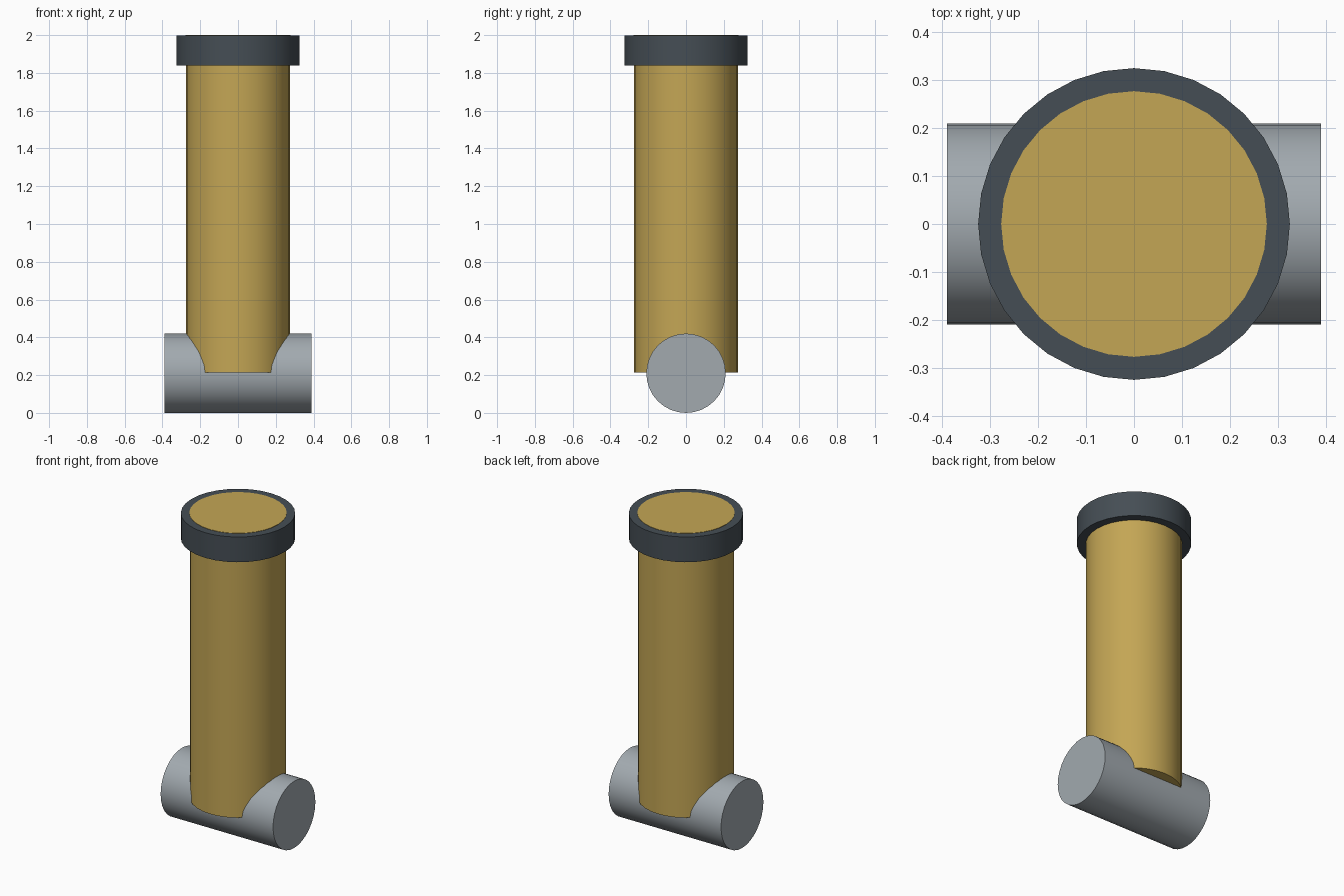
import bpy
from math import pi

if "Cube" in bpy.data.objects:
    bpy.data.objects.remove(bpy.data.objects["Cube"])


def material(name, rgb):
    m = bpy.data.materials.new(name)
    m.diffuse_color = (*rgb, 1)
    m.use_nodes = True
    m.node_tree.nodes["Principled BSDF"].inputs["Base Color"].default_value = m.diffuse_color
    return m


def cylinder(name, radius, low, high, mat, centre_z=None):
    """Upright from z=low to z=high, or along x at height centre_z."""
    along_x = centre_z is not None
    mid = (low + high) / 2
    bpy.ops.mesh.primitive_cylinder_add(
        vertices=32, radius=radius, depth=high - low,
        location=(mid, 0, centre_z) if along_x else (0, 0, mid),
        rotation=(0, pi / 2, 0) if along_x else (0, 0, 0))
    ob = bpy.context.object
    ob.name = name
    ob.data.materials.append(mat)
    bpy.ops.object.shade_smooth_by_angle(angle=pi / 6)
    return ob


steel = material("steel", (0.36, 0.40, 0.43))
brass = material("brass", (0.55, 0.38, 0.09))
dark = material("dark_metal", (0.06, 0.076, 0.09))

# Cross pin at the base
cylinder("cross_pin", 0.21, -0.39, 0.39, steel, centre_z=0.21)
# Upright barrel, its lower end sunk into the pin
cylinder("barrel", 0.274, 0.213, 1.92, brass)
# Dark collar at the top, with a flush brass face
cylinder("collar", 0.325, 1.84, 1.998, dark)
cylinder("end_face", 0.277, 1.96, 2.0, brass)
